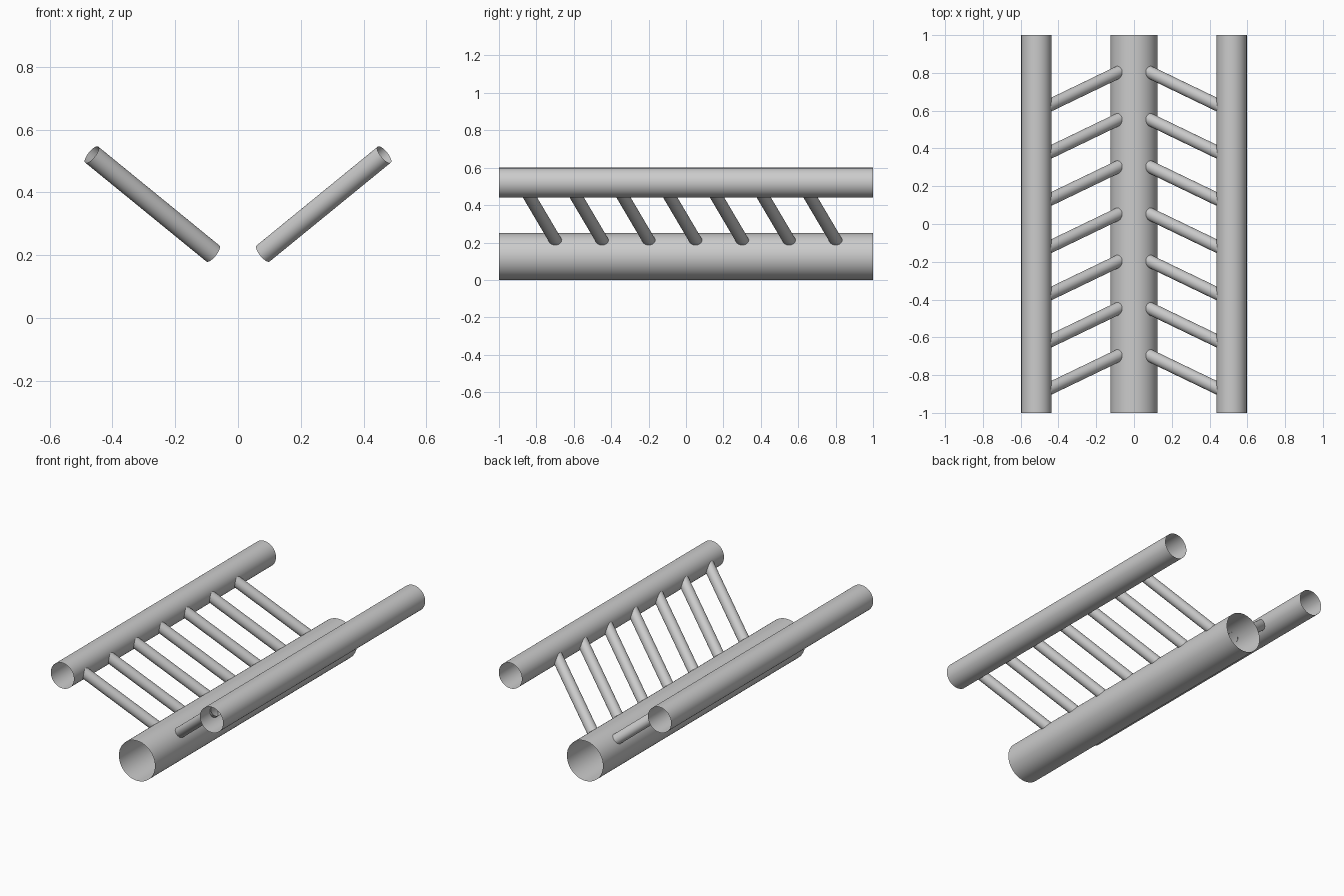
import bpy
from mathutils import Vector

if "Cube" in bpy.data.objects:
    bpy.data.objects.remove(bpy.data.objects["Cube"])


def tube(name, a, b, radius, sides=48):
    """Open-ended thin tube from point a to point b."""
    a, b = Vector(a), Vector(b)
    d = b - a
    bpy.ops.mesh.primitive_cylinder_add(
        vertices=sides, radius=radius, depth=d.length,
        end_fill_type='NOTHING', location=(a + b) / 2,
        rotation=d.to_track_quat('Z', 'Y').to_euler())
    ob = bpy.context.object
    ob.name = name
    bpy.ops.object.shade_smooth_by_angle()
    return ob


# Large main pipe resting on the ground
tube("main_pipe", (0, -1, 0.125), (0, 1, 0.125), 0.125, 64)

for side, s in (("left", -1), ("right", 1)):
    # Smaller raised pipe on each side
    tube(f"{side}_upper_pipe", (s * 0.517, -1, 0.52), (s * 0.517, 1, 0.52), 0.08)
    # Slanted connecting tubes, evenly spaced
    for i in range(7):
        y = -0.695 + 0.25 * i
        tube(f"{side}_connector_{i + 1}",
             (s * 0.08, y, 0.205), (s * 0.466, y - 0.186, 0.52), 0.033, 32)
